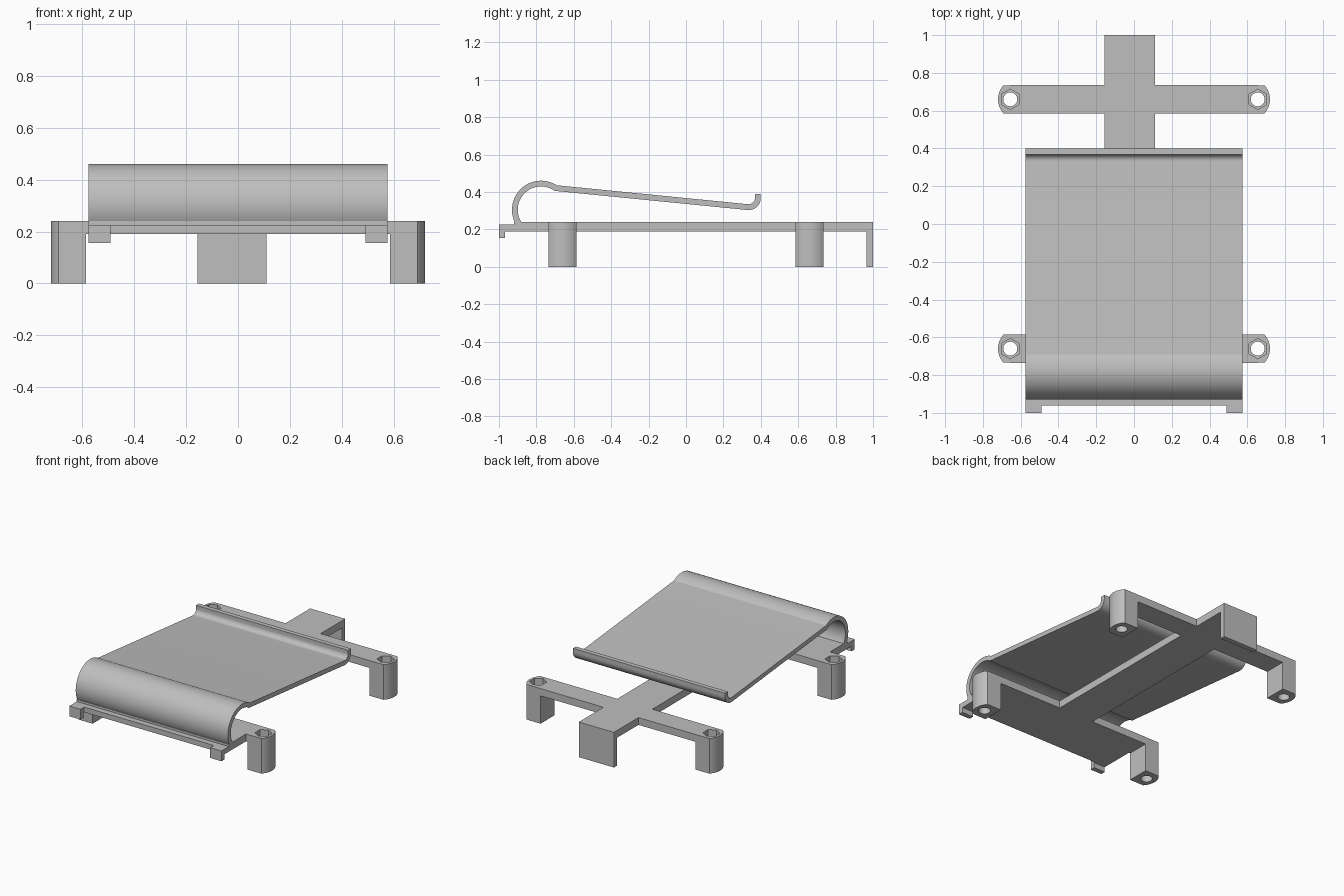
import bpy
import bmesh
from math import cos, sin, pi, radians
from mathutils import Vector

cube = bpy.data.objects.get("Cube")
if cube:
    bpy.data.objects.remove(cube, do_unlink=True)

GREY = (0.52, 0.52, 0.52, 1)
mat = bpy.data.materials.new("plain grey")
mat.use_nodes = True
mat.diffuse_color = GREY
mat.node_tree.nodes["Principled BSDF"].inputs["Base Color"].default_value = GREY


def prism(name, outline, lo, hi, axis="z"):
    """Extrude a closed outline along z (xy points) or along x (yz points)."""
    def place(p, d):
        return (p[0], p[1], d) if axis == "z" else (d, p[0], p[1])
    bm = bmesh.new()
    face = bm.faces.new([bm.verts.new(place(p, lo)) for p in outline])
    out = bmesh.ops.extrude_face_region(bm, geom=[face])
    moved = [v for v in out["geom"] if isinstance(v, bmesh.types.BMVert)]
    shift = Vector(place((0, 0), hi - lo))
    bmesh.ops.translate(bm, verts=moved, vec=shift)
    bmesh.ops.recalc_face_normals(bm, faces=bm.faces)
    mesh = bpy.data.meshes.new(name)
    bm.to_mesh(mesh)
    bm.free()
    mesh.materials.append(mat)
    obj = bpy.data.objects.new(name, mesh)
    bpy.context.collection.objects.link(obj)
    return obj


def activate(obj):
    bpy.ops.object.select_all(action="DESELECT")
    obj.select_set(True)
    bpy.context.view_layer.objects.active = obj


def smooth(obj):
    activate(obj)
    bpy.ops.object.shade_smooth_by_angle(angle=radians(25))


def arc(cx, cy, r, a0, a1, n):
    angles = [radians(a0 + (a1 - a0) * i / n) for i in range(n + 1)]
    return [(cx + r * cos(a), cy + r * sin(a)) for a in angles]


def rect(x0, x1, y0, y1):
    return [(x0, y0), (x1, y0), (x1, y1), (x0, y1)]


def thicken(path, half):
    """Turn a centre line into a closed strip with mitred corners."""
    pts = [Vector(p) for p in path]
    left, right = [], []
    for i, p in enumerate(pts):
        a = (p - pts[i - 1]).normalized() if i else None
        b = (pts[i + 1] - p).normalized() if i < len(pts) - 1 else None
        a, b = a or b, b or a
        t = (a + b).normalized()
        n = Vector((-t.y, t.x)) * (half / max(t.dot(a), 0.5))
        left.append(p + n)
        right.append(p - n)
    return left + right[::-1]


# Flat frame: front plate, off-centre spine and four arms
IN, OUT, ARM = 0.585, 0.735, 0.59
SL, SR, W = -0.155, 0.11, 0.575
frame = [(-W, -0.92), (W, -0.92), (W, -OUT), (ARM, -OUT), (ARM, -IN), (SR, -IN),
         (SR, IN), (ARM, IN), (ARM, OUT), (SR, OUT), (SR, 1), (SL, 1),
         (SL, OUT), (-ARM, OUT), (-ARM, IN), (SL, IN), (SL, -IN),
         (-ARM, -IN), (-ARM, -OUT), (-W, -OUT)]
prism("base_frame", frame, 0.19, 0.24)
prism("rear_foot_tab", rect(SL, SR, 0.965, 1), 0, 0.19)

# Front lip with a small hooked tooth at each end
prism("front_lip", rect(-W, W, -0.96, -0.92), 0.19, 0.225)
tooth = [(-1, 0.155), (-0.967, 0.155), (-0.967, 0.19), (-0.96, 0.19),
         (-0.96, 0.225), (-1, 0.225)]
for side, x0 in (("left", 0.49), ("right", -W)):
    prism(side + "_lip_tooth", tooth, x0, x0 + 0.085, "x")

# Corner posts with a bolt hole and a hexagonal nut pocket
for side, sx in (("left", 1), ("right", -1)):
    for end, cy in (("front", -0.66), ("rear", 0.66)):
        bow = arc(0.611, cy, 0.109, -43, 43, 14)
        shape = [(IN, cy - 0.075)] + bow + [(IN, cy + 0.075)]
        post = prism(f"{end}_{side}_post", [(sx * x, y) for x, y in shape], 0, 0.24)
        cutters = [
            prism("bolt_hole_cutter", arc(sx * 0.655, cy, 0.037, 0, 348.75, 31), -0.1, 0.4),
            prism("nut_pocket_cutter", arc(sx * 0.655, cy, 0.054, 30, 330, 5), 0.14, 0.4)]
        activate(post)
        for cutter in cutters:
            mod = post.modifiers.new("cut", "BOOLEAN")
            mod.operation = "DIFFERENCE"
            mod.solver = "EXACT"
            mod.object = cutter
            bpy.ops.object.modifier_apply(modifier=mod.name)
            bpy.data.objects.remove(cutter, do_unlink=True)
        smooth(post)

# Spring clip: round bend, sloping plate and upturned end
path = arc(-0.775, 0.305, 0.14, 213, 56, 36)
path += arc(0.335, 0.368, 0.049, -96, 0, 14) + [(0.384, 0.39)]
smooth(prism("spring_clip", thicken(path, 0.0155), -W, W, "x"))
